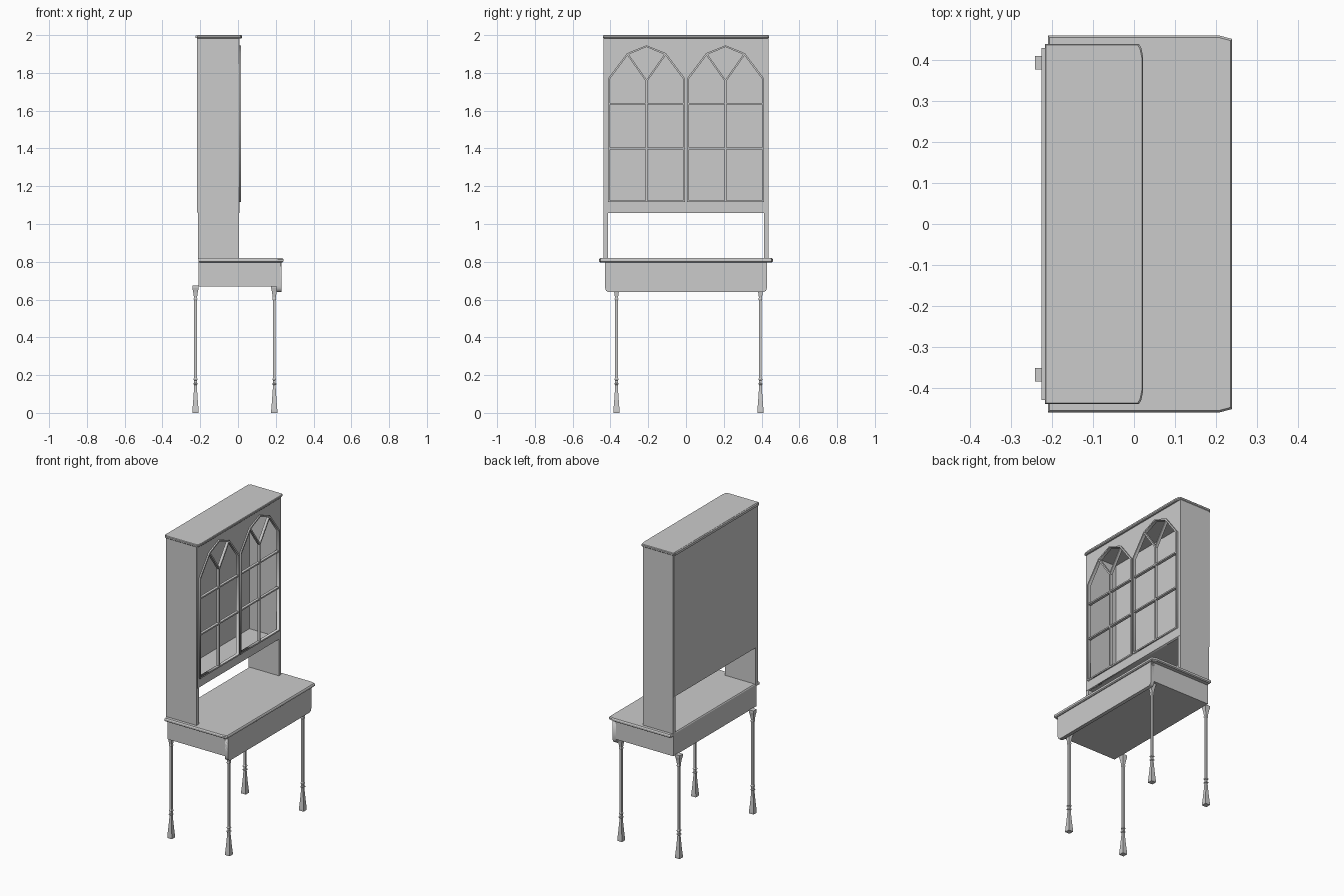
import bpy, bmesh, math
from mathutils import Vector

if "Cube" in bpy.data.objects:
    bpy.data.objects.remove(bpy.data.objects["Cube"])


def finish(name, bm):
    bmesh.ops.recalc_face_normals(bm, faces=bm.faces)
    me = bpy.data.meshes.new(name)
    bm.to_mesh(me)
    bm.free()
    ob = bpy.data.objects.new(name, me)
    bpy.context.collection.objects.link(ob)
    return ob


def loft(name, rings):
    """Closed solid through a stack of equal-length point loops."""
    bm = bmesh.new()
    vs = [[bm.verts.new(p) for p in r] for r in rings]
    n = len(vs[0])
    for a, b in zip(vs, vs[1:]):
        for i in range(n):
            j = (i + 1) % n
            bm.faces.new((a[i], a[j], b[j], b[i]))
    bm.faces.new(vs[0][::-1])
    bm.faces.new(vs[-1])
    return finish(name, bm)


def box(name, x0, x1, y0, y1, z0, z1):
    plan = [(x0, y0), (x1, y0), (x1, y1), (x0, y1)]
    return loft(name, [[(x, y, z) for x, y in plan] for z in (z0, z1)])


def slab(name, half_plan, tiers):
    """Moulded board: half plan mirrored in y, tiers of (inset, z)."""
    plan = half_plan + [(x, -y) for x, y in reversed(half_plan)]
    rings = []
    for inset, z in tiers:
        rings.append([(x - math.copysign(inset, x), y - math.copysign(inset, y), z) for x, y in plan])
    return loft(name, rings)


def pierced(name, outlines, x0, x1):
    """Upright panel in the y-z plane; loops after the first are holes."""
    cu = bpy.data.curves.new(name, 'CURVE')
    cu.dimensions = '2D'
    cu.fill_mode = 'BOTH'
    cu.extrude = (x1 - x0) / 2
    for pts in outlines:
        sp = cu.splines.new('POLY')
        sp.points.add(len(pts) - 1)
        for p, (y, z) in zip(sp.points, pts):
            p.co = (y, z, 0, 1)
        sp.use_cyclic_u = True
    ob = bpy.data.objects.new(name, cu)
    ob.location.x = (x0 + x1) / 2
    ob.rotation_euler = (math.pi / 2, 0, math.pi / 2)
    bpy.context.collection.objects.link(ob)
    return ob


def bar(name, p, q, x0, x1, w=0.009):
    p, q = Vector(p), Vector(q)
    d = (q - p).normalized()
    s = Vector((-d.y, d.x)) * w / 2
    corners = [p + s, p - s, q - s, q + s]
    return loft(name, [[(x, c.x, c.y) for c in corners] for x in (x0, x1)])


def arch(cy, t=0.0):
    """Pointed window outline, inset by t."""
    h = 0.203 - t
    return [(cy - h, 1.116 + t), (cy + h, 1.116 + t), (cy + h, 1.772 - t * 0.5),
            (cy + 0.103 - t * 0.6, 1.904 - t * 0.9), (cy, 1.946 - t),
            (cy - 0.103 + t * 0.6, 1.904 - t * 0.9), (cy - h, 1.772 - t * 0.5)]


# Table: body, front apron with clipped corners, moulded top
box("table_body", -0.21, 0.226, -0.429, 0.429, 0.67, 0.802)
pierced("front_apron", [[(-0.429, 0.802), (-0.429, 0.662), (-0.424, 0.647), (-0.412, 0.64),
                         (0.412, 0.64), (0.424, 0.647), (0.429, 0.662), (0.429, 0.802)]], 0.205, 0.229)
slab("table_top", [(-0.21, 0.46), (0.21, 0.46), (0.24, 0.452)],
     [(0.006, 0.797), (0, 0.802), (0, 0.813), (0.004, 0.819)])

# Square turned legs: (half width, z)
LEG = [(0.0165, 0), (0.0165, 0.012), (0.0125, 0.06), (0.008, 0.125), (0.007, 0.148),
       (0.0105, 0.151), (0.0105, 0.156), (0.007, 0.159), (0.007, 0.172), (0.01, 0.175),
       (0.01, 0.18), (0.007, 0.185), (0.007, 0.595), (0.0095, 0.6), (0.0095, 0.606),
       (0.008, 0.61), (0.0125, 0.642), (0.0165, 0.66), (0.0165, 0.675)]
for lx, side in ((-0.225, "back"), (0.192, "front")):
    for ly, hand in ((-0.368, "right"), (0.394, "left")):
        loft(f"{side}_leg_{hand}", [[(lx + sx * r, ly + sy * r, z) for sx, sy in
                                    ((-1, -1), (1, -1), (1, 1), (-1, 1))] for r, z in LEG])

# Cabinet carcass
for s, hand in ((-1, "right"), (1, "left")):
    ys = sorted((s * 0.413, s * 0.436))
    box(f"cabinet_side_{hand}", -0.213, 0.006, *ys, 0.815, 1.988)
box("cabinet_back", -0.217, -0.206, -0.434, 0.434, 1.06, 1.988)
box("cabinet_floor", -0.207, 0.0, -0.414, 0.414, 1.058, 1.07)
slab("cornice", [(-0.218, 0.44), (0.012, 0.44), (0.018, 0.43), (0.022, 0.41)],
     [(0.005, 1.982), (0, 1.987), (0, 1.996), (0.003, 2.0)])
box("cornice_back_edge", -0.226, -0.21, -0.43, 0.43, 1.984, 1.999)

# Pierced front with two pointed windows
centres = (-0.209, 0.209)
pierced("cabinet_front", [[(-0.43, 1.058), (0.43, 1.058), (0.43, 1.986), (-0.43, 1.986)]]
        + [arch(c, 0.004) for c in centres], -0.008, 0.007)

# Window frames and glazing bars
X0, X1 = -0.004, 0.016
for c, hand in zip(centres, ("right", "left")):
    pierced(f"window_frame_{hand}", [arch(c), arch(c, 0.009)], X0, X1)
    bars = [((c, 1.12), (c, 1.762)),
            ((c, 1.757), (c - 0.101, 1.9)), ((c, 1.757), (c + 0.101, 1.9)),
            ((c - 0.198, 1.637), (c + 0.198, 1.637)),
            ((c - 0.198, 1.4), (c + 0.198, 1.4))]
    for i, (p, q) in enumerate(bars):
        bar(f"glazing_bar_{hand}_{i + 1}", p, q, X0, X1 - 0.002)
